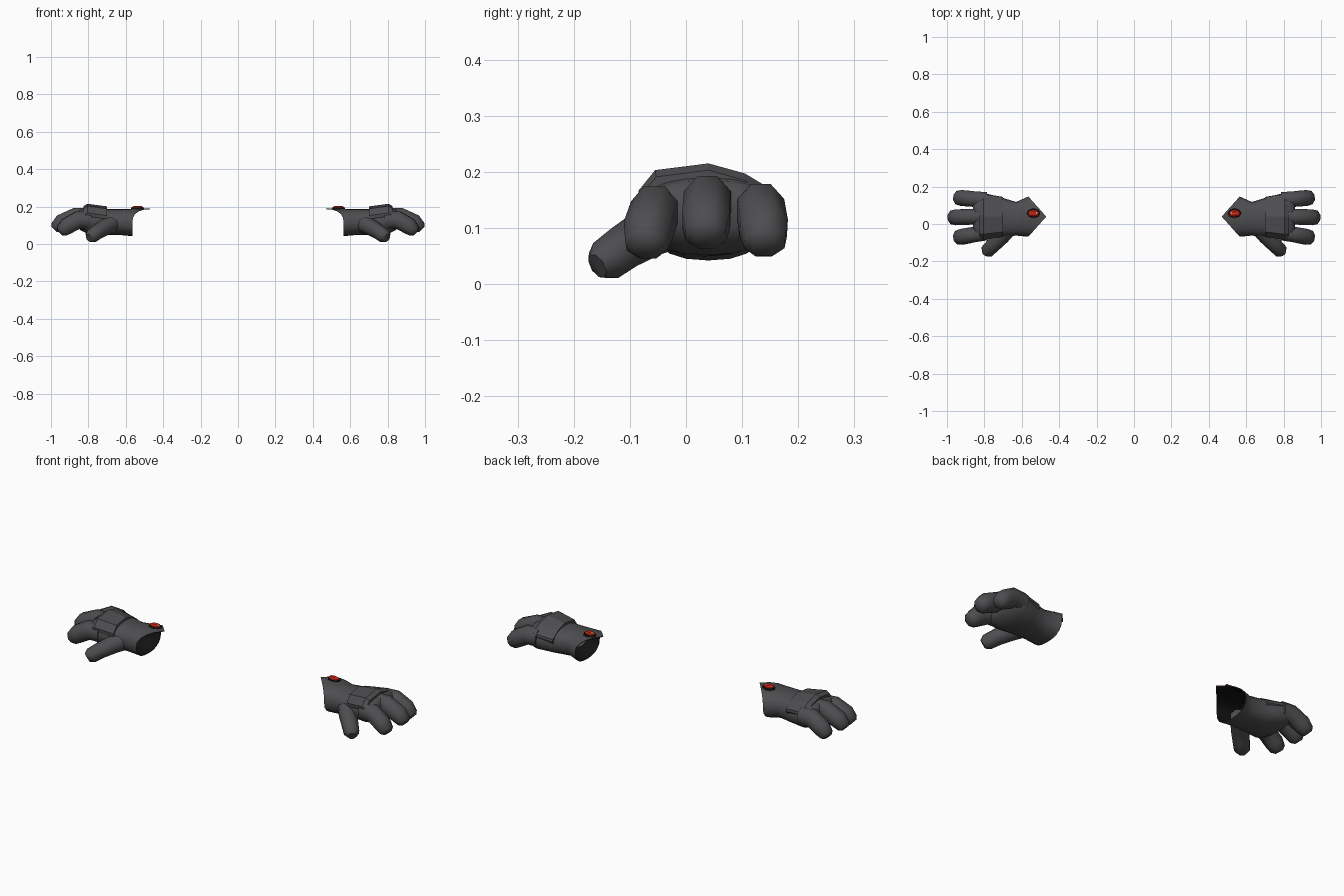
import bpy, bmesh, math
from mathutils import Vector

if "Cube" in bpy.data.objects:
    bpy.data.objects.remove(bpy.data.objects["Cube"])


def material(name, col):
    m = bpy.data.materials.new(name)
    m.diffuse_color = (*col, 1)
    m.use_nodes = True
    m.node_tree.nodes["Principled BSDF"].inputs["Base Color"].default_value = m.diffuse_color
    return m


GREY = material("dark grey leather", (0.075, 0.075, 0.08))
BLACK = material("black lining", (0.006, 0.006, 0.006))
RED = material("red gem", (0.62, 0.02, 0.006))
PINK = material("pink glint", (0.8, 0.25, 0.2))


def loft(name, rings, mats, angle=50, mat_rule=None):
    """Skin closed rings, cap both ends, mirror to the other hand."""
    bm = bmesh.new()
    vs = [[bm.verts.new(p) for p in r] for r in rings]
    n = len(rings[0])
    for i in range(len(vs) - 1):
        for j in range(n):
            k = (j + 1) % n
            f = bm.faces.new((vs[i][j], vs[i][k], vs[i + 1][k], vs[i + 1][j]))
            f.material_index = mat_rule(i) if mat_rule else 0
    first = bm.faces.new(vs[0])
    first.material_index = mat_rule(0) if mat_rule else 0
    bm.faces.new(vs[-1])
    bmesh.ops.recalc_face_normals(bm, faces=bm.faces)
    me = bpy.data.meshes.new(name)
    bm.to_mesh(me)
    bm.free()
    for m in mats:
        me.materials.append(m)
    ob = bpy.data.objects.new(name, me)
    bpy.context.collection.objects.link(ob)
    bpy.ops.object.select_all(action='DESELECT')
    ob.select_set(True)
    bpy.context.view_layer.objects.active = ob
    if angle:
        bpy.ops.object.shade_smooth_by_angle(angle=math.radians(angle))
    ob.modifiers.new("other_hand", 'MIRROR').use_axis[0] = True
    return ob


def tube(name, path, radii, n=8):
    """Finger-like tube: radii are (half width, half thickness)."""
    pts = [Vector(p) for p in path]
    rings = []
    for i, p in enumerate(pts):
        t = (pts[min(i + 1, len(pts) - 1)] - pts[max(i - 1, 0)]).normalized()
        side = t.cross(Vector((0, 0, 1))).normalized()
        up = side.cross(t)
        w, h = radii[i]
        rings.append([p + side * w * math.cos(a) + up * h * math.sin(a)
                      for a in [2 * math.pi * (k + .5) / n for k in range(n)]])
    return loft(name, rings, [GREY])


def palm_ring(x, y0, y1, z0, z1, inset=0.0, point=0.0, n=20):
    """Rounded section of the hand; point pulls the top into a cuff tip."""
    yc, zc = (y0 + y1) / 2, (z0 + z1) / 2
    ry, rz = (y1 - y0) / 2 - inset, (z1 - z0) / 2 - inset
    out = []
    for k in range(n):
        a = 2 * math.pi * k / n
        c, s = math.cos(a), math.sin(a)
        cy = math.copysign(abs(c) ** 0.85, c)
        sz = math.copysign(abs(s) ** 0.85, s)
        dx = -point * (1 - abs(cy)) if s > 0 else 0
        out.append((x + dx, yc + ry * cy, zc + rz * sz))
    return out


# Hand body with pointed cuff and black hollow inside
wrist = (0.565, -0.068, 0.147, 0.042, 0.19)
mid = (0.63, -0.062, 0.118, 0.048, 0.187)
knuck = (0.72, -0.07, 0.145, 0.05, 0.187)
loft("hand_body", [
    palm_ring(*knuck, inset=0.012),
    palm_ring(*mid, inset=0.006),
    palm_ring(*wrist, inset=0.004, point=0.094),
    palm_ring(*wrist, point=0.096),
    palm_ring(*mid),
    palm_ring(*knuck),
    palm_ring(0.80, -0.085, 0.165, 0.052, 0.195),
    palm_ring(0.845, -0.085, 0.165, 0.075, 0.185),
    palm_ring(0.86, -0.06, 0.14, 0.10, 0.165),
], [GREY, BLACK], mat_rule=lambda i: 1 if i < 2 else 0)

# Three curled fingers: base y, tip y, height shift, length shift
for name, yb, yt, dz, dx in [("front_finger", -0.045, -0.073, -0.016, -0.03),
                             ("middle_finger", 0.04, 0.035, 0.002, 0.0),
                             ("back_finger", 0.128, 0.141, -0.012, -0.03)]:
    ys = [yb + (yt - yb) * t for t in (0, .4, .8, .95, 1)]
    xs = [0.79, 0.87 + dx / 2, 0.945 + dx, 0.972 + dx, 0.982 + dx]
    zs = [0.143, 0.145, 0.112, 0.086, 0.076]
    tube(name, [(x, y, z + dz) for x, y, z in zip(xs, ys, zs)],
         [(.046, .05), (.045, .05), (.046, .048), (.039, .037), (.022, .022)])

# Thumb
tube("thumb", [(0.655, -0.01, 0.115), (0.705, -0.065, 0.093), (0.75, -0.11, 0.066),
               (0.783, -0.143, 0.042), (0.795, -0.158, 0.032)],
     [(.045, .05), (.046, .045), (.043, .04), (.04, .038), (.022, .024)])

# Faceted guard over the back of the hand, flaring toward the knuckles
outer = [(-.083, .150), (-.085, .166), (-.055, .203), (.04, .215),
         (.105, .197), (.160, .164), (.162, .150)]
outline = outer + [(y * .86 + .006, z - .022) for y, z in reversed(outer)]


def guard_ring(x, s, dz):
    return [(x, .04 + (y - .04) * s, z + dz) for y, z in outline]


loft("knuckle_guard", [guard_ring(0.70, .86, -.014), guard_ring(0.805, 1, 0),
                       guard_ring(0.826, .98, -.012)], [GREY], angle=0)


# Oval gem on the cuff with dark setting and a glint
def oval(x, y, z, rx, ry, n=8):
    return [(x + rx * math.cos(2 * math.pi * k / n), y + ry * math.sin(2 * math.pi * k / n), z)
            for k in range(n)]


loft("gem_setting", [oval(.537, .057, .184, .037, .026), oval(.537, .057, .194, .034, .023)],
     [BLACK], angle=0)
loft("gem", [oval(.537, .057, .19, .031, .021), oval(.537, .057, .198, .029, .019),
             oval(.537, .057, .204, .018, .011)], [RED], angle=0)
loft("gem_glint", [oval(.520, .060, .200, .009, .009, 6), oval(.521, .060, .2045, .007, .007, 6)],
     [PINK], angle=0)
